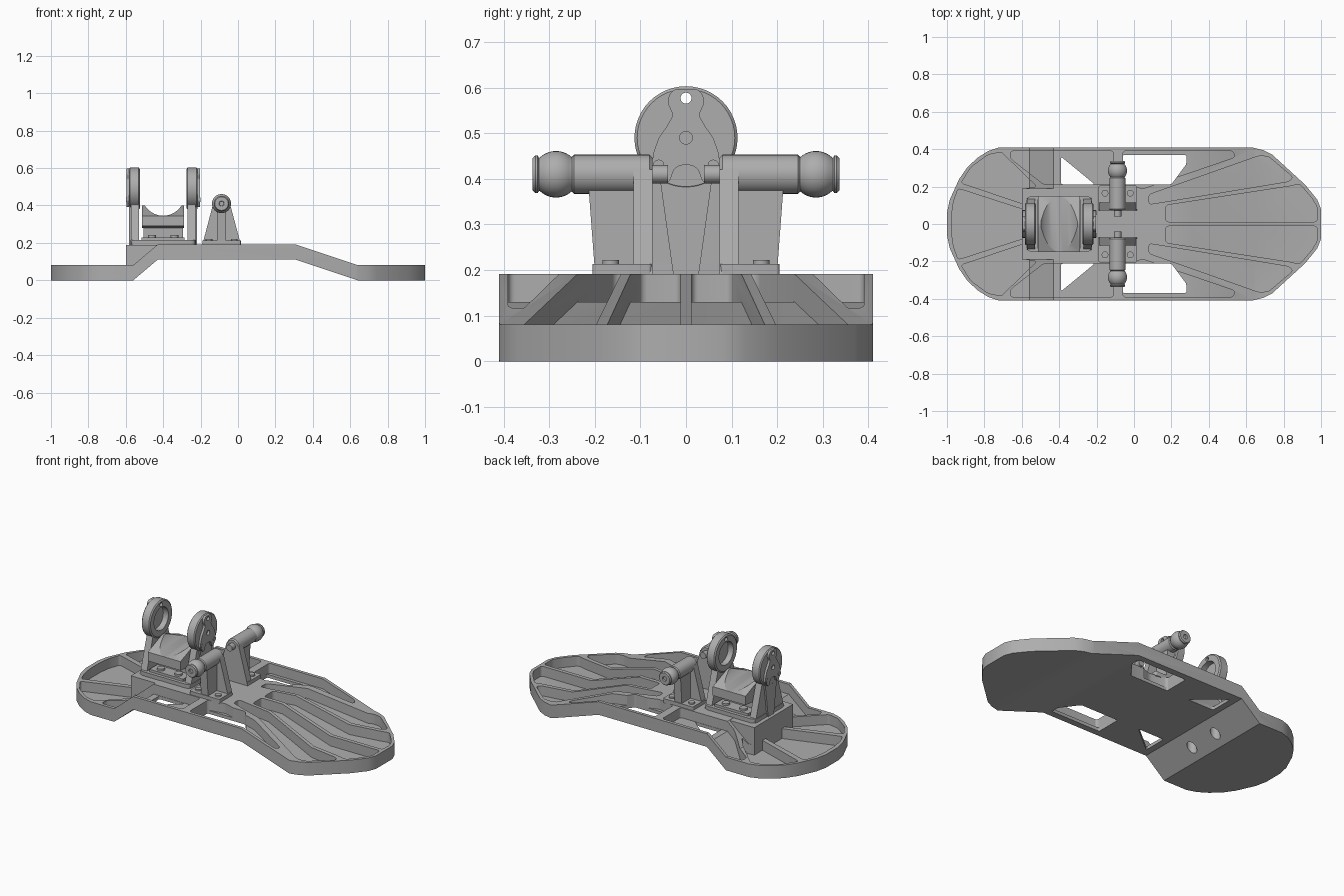
import bpy, bmesh, math
from mathutils import Vector

if "Cube" in bpy.data.objects:
    bpy.data.objects.remove(bpy.data.objects["Cube"])

grey = bpy.data.materials.new("plain_grey")
grey.use_nodes = True
grey.diffuse_color = (0.42, 0.42, 0.42, 1)
grey.node_tree.nodes["Principled BSDF"].inputs["Base Color"].default_value = (0.42, 0.42, 0.42, 1)

AXES = {"x": lambda a, b, h: (h, a, b), "y": lambda a, b, h: (a, h, b), "z": lambda a, b, h: (a, b, h)}


def finish(name, bm, smooth=True):
    bmesh.ops.recalc_face_normals(bm, faces=bm.faces)
    mesh = bpy.data.meshes.new(name)
    bm.to_mesh(mesh)
    bm.free()
    mesh.materials.append(grey)
    ob = bpy.data.objects.new(name, mesh)
    bpy.context.collection.objects.link(ob)
    if smooth:
        shade(ob)
    return ob


def select(ob):
    bpy.ops.object.select_all(action="DESELECT")
    ob.select_set(True)
    bpy.context.view_layer.objects.active = ob


def shade(ob):
    select(ob)
    bpy.ops.object.shade_smooth_by_angle(angle=math.radians(30))


def prism(name, outlines, axis, lo, hi, corner=0.0):
    """Extrude one or more flat outlines along an axis, optionally rounding their corners."""
    bm = bmesh.new()
    for pts in outlines:
        bm.faces.new([bm.verts.new(AXES[axis](a, b, lo)) for a, b in pts])
    if corner:
        bmesh.ops.bevel(bm, geom=bm.verts[:], offset=corner, segments=4, profile=0.5,
                        affect="VERTICES", clamp_overlap=True)
    ext = bmesh.ops.extrude_face_region(bm, geom=bm.faces[:])
    verts = [g for g in ext["geom"] if isinstance(g, bmesh.types.BMVert)]
    bmesh.ops.translate(bm, verts=verts, vec=Vector(AXES[axis](0, 0, hi - lo)))
    return finish(name, bm)


def lathe(name, profile, axis, centre, sides=32):
    """Turn (radius, height) points about a line parallel to an axis."""
    bm = bmesh.new()
    rings = []
    for r, h in profile:
        rings.append([bm.verts.new(AXES[axis](centre[0] + r * math.cos(t), centre[1] + r * math.sin(t), h))
                      for t in (2 * math.pi * i / sides for i in range(sides))])
    for lower, upper in zip(rings, rings[1:]):
        for i in range(sides):
            j = (i + 1) % sides
            bm.faces.new((lower[i], lower[j], upper[j], upper[i]))
    bm.faces.new(rings[0])
    bm.faces.new(rings[-1])
    return finish(name, bm)


def rod(name, axis, centre, r, lo, hi):
    return lathe(name, [(r, lo), (r, hi)], axis, centre)


def box(name, x, y, z):
    return prism(name, [[(x[0], y[0]), (x[1], y[0]), (x[1], y[1]), (x[0], y[1])]], "z", *z)


def boolean(ob, cutter, operation="DIFFERENCE"):
    select(ob)
    mod = ob.modifiers.new("cut", "BOOLEAN")
    mod.operation, mod.object, mod.solver = operation, cutter, "EXACT"
    bpy.ops.object.modifier_apply(modifier="cut")
    bpy.data.objects.remove(cutter)
    shade(ob)


def mirror_y(ob):
    mod = ob.modifiers.new("mirror", "MIRROR")
    mod.use_axis = (False, True, False)
    mod.use_mirror_merge = False
    return ob


def flip(pts):
    return [(a, -b) for a, b in pts]


def both(pts):
    """Close a half outline with its reflection."""
    return pts + flip(pts)[::-1]


# Footplate: side profile intersected with the plan outline
under = [(-1.1, 0), (-0.56, 0), (-0.43, 0.11), (0.31, 0.11), (0.64, 0), (1.1, 0)]


def raised(dz):
    return [(x, z + dz) for x, z in under]


plan = both([(-1, 0.06), (-0.985, 0.13), (-0.935, 0.24), (-0.89, 0.305), (-0.835, 0.355), (-0.78, 0.39),
             (-0.72, 0.41), (0.63, 0.41), (0.69, 0.395), (0.74, 0.37), (0.915, 0.21), (0.98, 0.13), (1, 0.08)])
plate = prism("footplate", [under + raised(0.081)[::-1]], "y", -0.5, 0.5)
boolean(plate, prism("plan_cutter", [plan], "z", -0.1, 0.5), "INTERSECT")

# Pockets that leave a thin floor, a rim and fanned ribs
half_pockets = [
    [(0.17, 0.012), (0.98, 0.012), (0.98, 0.09), (0.95, 0.14), (0.885, 0.215), (0.84, 0.203), (0.17, 0.1)],
    [(0.08, 0.105), (0.83, 0.228), (0.85, 0.25), (0.72, 0.36), (0.67, 0.365), (0.08, 0.157)],
    [(-0.06, 0.39), (0.53, 0.39), (0.54, 0.357), (0.05, 0.19), (-0.06, 0.21)],
    [(-0.66, 0.39), (-0.11, 0.39), (-0.11, 0.21), (-0.48, 0.21), (-0.66, 0.35)],
    [(-0.925, 0.22), (-0.87, 0.305), (-0.78, 0.37), (-0.71, 0.385), (-0.52, 0.2), (-0.585, 0.19), (-0.585, 0.105)],
]
rear = both([(-0.585, 0.075), (-0.94, 0.19), (-0.965, 0.12), (-0.975, 0.05)])
pockets = prism("pocket_cutter", half_pockets + [flip(p) for p in half_pockets] + [rear], "z", -0.2, 0.6, 0.018)
boolean(pockets, prism("floor_cutter", [raised(0.02) + [(1.1, 0.5), (-1.1, 0.5)]], "y", -0.6, 0.6), "INTERSECT")
boolean(plate, pockets)

# Through openings in the side pockets
opening = [(-0.06, 0.37), (0.28, 0.37), (0.28, 0.32), (0.2, 0.212), (-0.06, 0.212)]
corner_gap = [(-0.39, 0.36), (-0.39, 0.212), (-0.21, 0.212)]
gaps = [opening, corner_gap, flip(opening), flip(corner_gap)]
boolean(plate, prism("opening_cutter", gaps, "z", -0.2, 0.6, 0.01))

# Block carrying the rear hinge
block = [(-0.6, 0.01), (-0.56, 0.01), (-0.43, 0.12), (-0.2, 0.12), (-0.2, 0.19), (-0.6, 0.19)]
hinge_block = prism("hinge_block", [block], "y", -0.19, 0.19)
for s in (1, -1):
    boolean(hinge_block, rod("bolt_cutter", "z", (-0.5, s * 0.1), 0.028, -0.1, 0.13))
    boolean(plate, rod("bolt_cutter", "z", (-0.5, s * 0.1), 0.028, -0.1, 0.13))
prism("hinge_flange", [[(-0.575, -0.15), (-0.225, -0.15), (-0.225, 0.15), (-0.575, 0.15)]], "z", 0.185, 0.215, 0.03)

# Hinge cheeks: upright, dished disc, lobed cover and screws on each side
HX, HZ = -0.4, 0.49
lobe = [(0.025, 0.597), (0.037, 0.585), (0.04, 0.565), (0.028, 0.54), (0.042, 0.515), (0.06, 0.49), (0.072, 0.455),
        (0.075, 0.425), (0.06, 0.405), (0.05, 0.39), (0.036, 0.394), (0.026, 0.422), (0.012, 0.43)]
lobe += [(-y, z) for y, z in lobe[::-1]]
for s, side in ((1, "front"), (-1, "rear")):
    def at(d):
        return HX + s * d

    prism(side + "_hinge_upright", [[(-0.14, 0.19), (0.14, 0.19), (0.07, 0.42), (-0.07, 0.42)]],
          "x", at(0.13), at(0.172))
    prism(side + "_upright_rib", [[(-0.028, 0.19), (0.028, 0.19), (0.06, 0.42), (-0.06, 0.42)]],
          "x", at(0.17), at(0.182))
    disc = lathe(side + "_hinge_disc", [(0.105, at(0.125)), (0.113, at(0.131)), (0.113, at(0.177)),
                                        (0.107, at(0.183))], "x", (0, HZ), 48)
    boolean(disc, rod("dish_cutter", "x", (0, HZ), 0.07, at(0.1), at(0.16)))
    cover = prism(side + "_disc_cover", [lobe], "x", at(0.18), at(0.196), 0.006)
    boolean(cover, rod("centre_hole_cutter", "x", (0, HZ), 0.014, at(0.17), at(0.22)))
    for part in (disc, cover):
        boolean(part, rod("top_hole_cutter", "x", (0, 0.577), 0.012, at(0.05), at(0.25)))
    mirror_y(rod(side + "_cover_screws", "x", (0.06, 0.43), 0.012, at(0.18), at(0.2)))

# Saddle between the cheeks: ridged block hollowed by a round groove
roof = [(-0.15, 0.29), (-0.06, 0.28), (0.06, 0.28), (0.15, 0.29), (0.15, 0.345), (0.012, 0.4), (-0.012, 0.4),
        (-0.15, 0.345)]
saddle = prism("saddle", [roof], "x", HX - 0.112, HX + 0.112)
boolean(saddle, rod("saddle_groove_cutter", "y", (HX, 0.46), 0.115, -0.3, 0.3))
box("saddle_post", (HX - 0.105, HX + 0.105), (-0.055, 0.055), (0.2, 0.3))
box("saddle_foot", (HX - 0.115, HX + 0.115), (-0.13, 0.13), (0.2, 0.23))
for x in (HX - 0.06, HX + 0.06):
    mirror_y(rod("saddle_bolts", "z", (x, 0.095), 0.022, 0.2, 0.242))

# Axle stands: base, tapered post, gusset and ball-ended axle, mirrored
AX, AZ = -0.088, 0.41
mirror_y(prism("stand_base", [[(-0.19, 0.075), (0.015, 0.075), (0.015, 0.205), (-0.19, 0.205)]],
               "z", 0.185, 0.213, 0.008))
post = [(-0.19, 0.19), (0.015, 0.19), (0.005, 0.23), (AX + 0.042, 0.42), (AX - 0.042, 0.42), (-0.18, 0.23)]
mirror_y(prism("stand_post", [post], "y", 0.073, 0.115))
mirror_y(prism("stand_gusset", [[(0.11, 0.2), (0.2, 0.2), (0.215, 0.4), (0.11, 0.4)]], "x", AX - 0.024, AX + 0.024))
ball = [(0.051 * math.sin(t), 0.285 - 0.051 * math.cos(t)) for t in (0.85 + 0.13 * i for i in range(12))]
axle = [(0.036, 0.073), (0.043, 0.08), (0.043, 0.245), (0.038, 0.25)] + ball
axle += [(0.036, 0.322), (0.041, 0.325), (0.041, 0.33), (0.036, 0.336), (0.014, 0.336), (0.012, 0.328)]
mirror_y(lathe("ball_axle", axle, "y", (AX, AZ)))
mirror_y(rod("axle_stub", "y", (AX, AZ), 0.02, 0.04, 0.08))
for x in (-0.155, -0.02):
    mirror_y(rod("stand_bolts", "z", (x, 0.165), 0.018, 0.2, 0.222))
